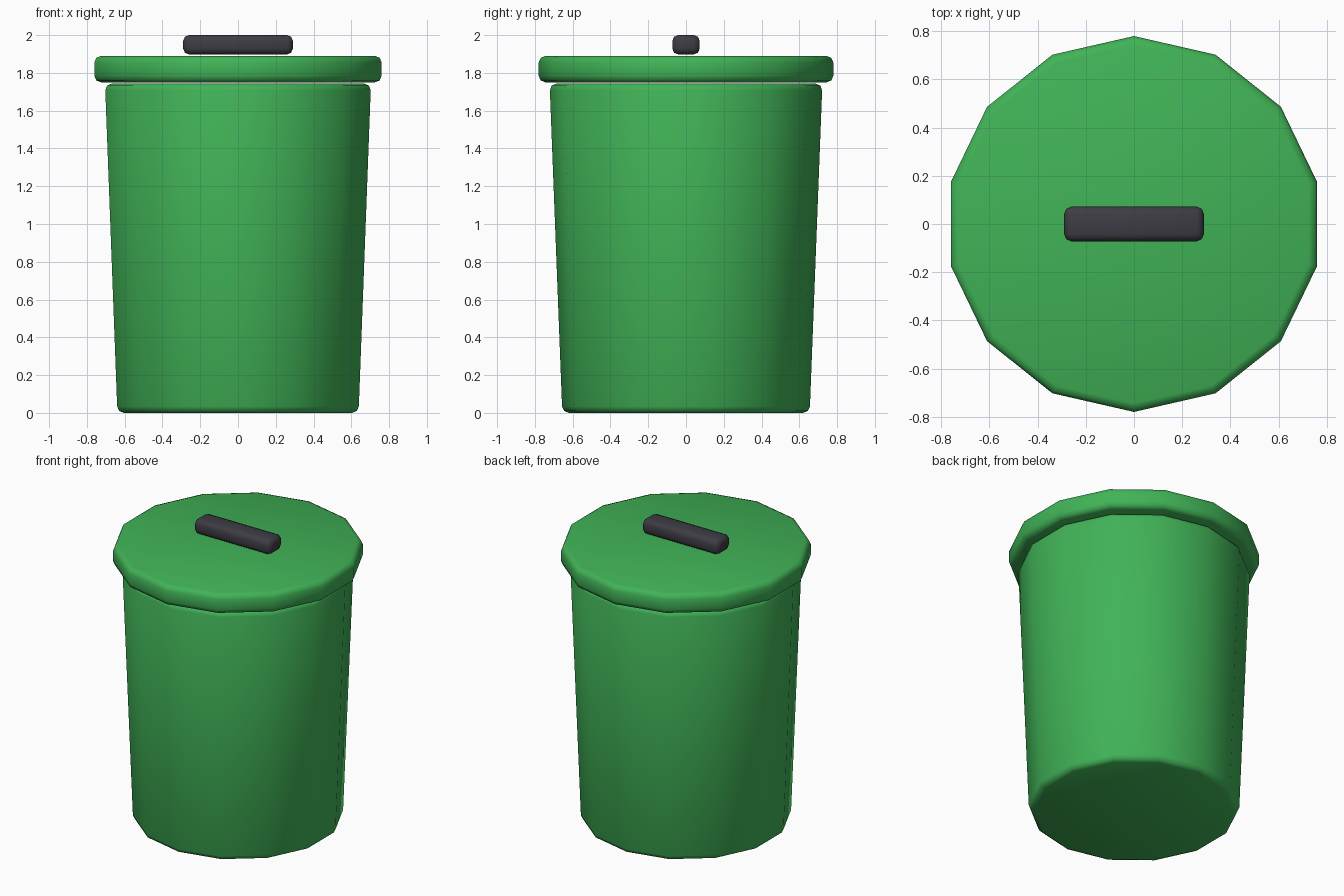
import bpy, bmesh, math
from mathutils import Matrix

cube = bpy.data.objects.get("Cube")
if cube:
    bpy.data.objects.remove(cube, do_unlink=True)


def material(name, color):
    m = bpy.data.materials.new(name)
    m.use_nodes = True
    m.diffuse_color = color
    bsdf = next(n for n in m.node_tree.nodes if n.type == 'BSDF_PRINCIPLED')
    bsdf.inputs["Base Color"].default_value = color
    return m


def finish(name, bm, mat, bevel):
    """Round the sharp edges, then make a smooth-shaded object."""
    sharp = [e for e in bm.edges if e.calc_face_angle(0) > math.radians(40)]
    bmesh.ops.bevel(bm, geom=sharp, offset=bevel, segments=2, profile=0.5,
                    affect='EDGES', clamp_overlap=True)
    mesh = bpy.data.meshes.new(name)
    bm.to_mesh(mesh)
    bm.free()
    mesh.materials.append(mat)
    obj = bpy.data.objects.new(name, mesh)
    bpy.context.collection.objects.link(obj)
    bpy.ops.object.select_all(action='DESELECT')
    obj.select_set(True)
    bpy.context.view_layer.objects.active = obj
    bpy.ops.object.shade_smooth_by_angle(angle=math.radians(50))
    return obj


def drum(name, r_low, r_high, z_low, z_high, mat, bevel):
    """Fourteen-sided tapered drum with a corner on the y axis."""
    bm = bmesh.new()
    place = (Matrix.Translation((0, 0, (z_low + z_high) / 2))
             @ Matrix.Rotation(math.pi / 2, 4, 'Z'))
    bmesh.ops.create_cone(bm, cap_ends=True, segments=14, radius1=r_low,
                          radius2=r_high, depth=z_high - z_low, matrix=place)
    top = max(bm.verts, key=lambda v: v.co.y).co
    if abs(top.x) > 0.01:  # keep a corner facing the back
        bmesh.ops.rotate(bm, verts=bm.verts,
                         matrix=Matrix.Rotation(math.pi / 2, 3, 'Z'))
    return finish(name, bm, mat, bevel)


green = material("bin green", (0.052, 0.45, 0.095, 1))
grey = material("dark grey", (0.048, 0.046, 0.058, 1))

# Tapered bin and overhanging lid
drum("bin_body", 0.655, 0.722, 0.0, 1.743, green, 0.035)
drum("lid", 0.78, 0.78, 1.75, 1.89, green, 0.035)

# Handle bar on the lid
bm = bmesh.new()
bmesh.ops.create_cube(bm, size=1, matrix=Matrix.Translation((0, 0, 1.949))
                      @ Matrix.Diagonal((0.58, 0.144, 0.102, 1)))
finish("lid_handle", bm, grey, 0.03)
